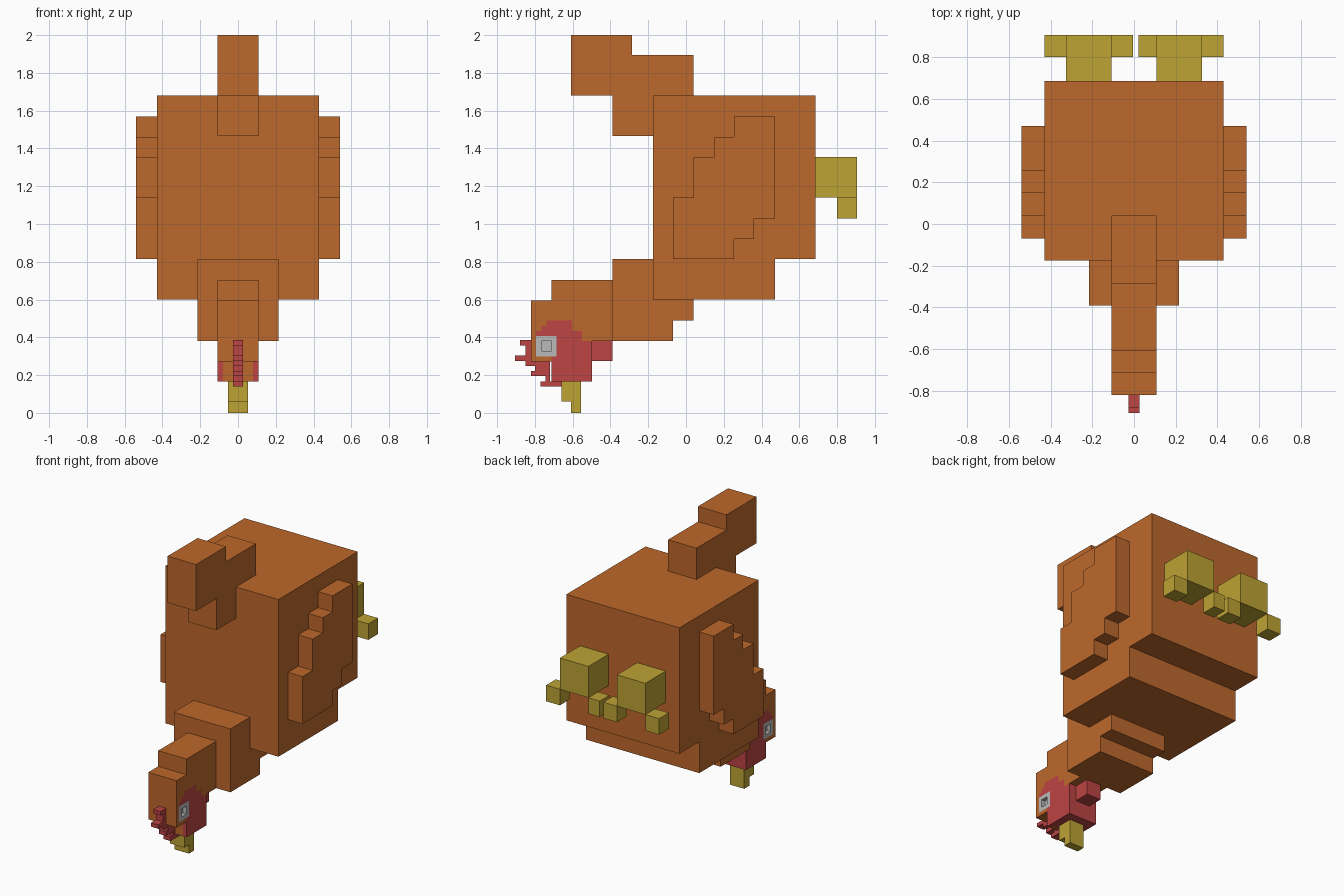
import bpy, bmesh
from mathutils import Vector

cube = bpy.data.objects.get("Cube")
if cube:
    bpy.data.objects.remove(cube, do_unlink=True)


def material(name, rgb):
    mat = bpy.data.materials.new(name)
    mat.use_nodes = True
    mat.diffuse_color = (*rgb, 1)
    mat.node_tree.nodes["Principled BSDF"].inputs["Base Color"].default_value = (*rgb, 1)
    return mat


orange = material("orange_feathers", (0.515, 0.14, 0.025))
yellow = material("yellow_horn", (0.515, 0.367, 0.034))
red = material("red_skin", (0.515, 0.058, 0.058))
grey = material("grey_eye", (0.49, 0.49, 0.49))


def finish(name, bm, mats):
    bmesh.ops.recalc_face_normals(bm, faces=bm.faces)
    mesh = bpy.data.meshes.new(name)
    bm.to_mesh(mesh)
    bm.free()
    for mat in mats:
        mesh.materials.append(mat)
    obj = bpy.data.objects.new(name, mesh)
    bpy.context.collection.objects.link(obj)
    return obj


def slab(name, profile, x0, x1, mat):
    """Extrude a (y, z) outline from x0 to x1."""
    bm = bmesh.new()
    face = bm.faces.new([bm.verts.new((x0, y, z)) for y, z in profile])
    ext = bmesh.ops.extrude_face_region(bm, geom=[face])["geom"]
    moved = [v for v in ext if isinstance(v, bmesh.types.BMVert)]
    bmesh.ops.translate(bm, verts=moved, vec=(x1 - x0, 0, 0))
    return finish(name, bm, [mat])


def box(name, x, y, z, mat):
    return slab(name, [(y[0], z[0]), (y[1], z[0]), (y[1], z[1]), (y[0], z[1])], *x, mat)


# Body, with the lower part set in at the back
slab("body", [(-.175, .6), (.47, .6), (.47, .815), (.685, .815), (.685, 1.68), (-.175, 1.68)],
     -.43, .43, orange)

# Stepped neck and tail
slab("neck", [(-.39, .38), (-.07, .38), (-.07, .49), (.04, .49), (.04, .815), (-.39, .815)],
     -.215, .215, orange)
slab("tail", [(-.39, 1.465), (.04, 1.465), (.04, 1.895), (-.285, 1.895), (-.285, 2),
              (-.61, 2), (-.61, 1.68), (-.39, 1.68)], -.108, .108, orange)

# Wings, legs and toes on both sides
wing = [(-.07, .815), (.255, .815), (.255, .92), (.36, .92), (.36, 1.03), (.47, 1.03),
        (.47, 1.57), (.255, 1.57), (.255, 1.46), (.15, 1.46), (.15, 1.355),
        (.04, 1.355), (.04, 1.14), (-.07, 1.14)]
for side, s, inner in (("left", 1, .022), ("right", -1, .005)):
    slab(side + "_wing", wing, s * .43, s * .54, orange)
    box(side + "_leg", (s * .108, s * .325), (.685, .905), (1.14, 1.355), yellow)
    box(side + "_outer_toe", (s * .325, s * .43), (.8, .905), (1.03, 1.14), yellow)
    box(side + "_inner_toe", (s * inner, s * .108), (.8, .905), (1.03, 1.14), yellow)

# Beak, crest and the lump behind the cheeks
slab("beak", [(-.61, 0), (-.555, 0), (-.555, .165), (-.66, .165), (-.66, .06), (-.61, .06)],
     -.054, .054, yellow)
box("cheek_lump", (-.054, .054), (-.5, -.39), (.275, .38), red)
crest_fronts = [-.77, -.745, -.82, -.8, -.85, -.905, -.85, -.85, -.88]
for i, front in enumerate(crest_fronts):
    z = .14 + i * .0272
    back = -.66 if i == 0 else -.72 if i < 5 else -.81
    box(f"crest_row_{i + 1}", (-.027, .027), (front, back), (z, z + .0272), red)

# Head from small cells: painted cheeks and sunken eyes on the outer layers
U = .0269
WIDE, DEEP, TALL = 8, 16, 20
CHEEK = {8: (1, 10), 9: (1, 10), 10: (2, 8), 11: (3, 8)}


def filled(j, i, k):
    if not (0 <= j < WIDE and 0 <= i < DEEP and 0 <= k < TALL):
        return False
    if j in (0, WIDE - 1) and i in (2, 3) and k in (6, 7):
        return False
    if i < 4:
        return 4 <= k < 16
    return i < 12 or k >= 8


def colour(j, i, k):
    outer = j in (0, WIDE - 1)
    if (outer or j in (1, WIDE - 2)) and 1 <= i <= 4 and 5 <= k <= 8:
        if outer or (i in (2, 3) and k in (6, 7)):
            return 2
    if k < 8:
        return int(i >= (4 if outer else 5))
    low, high = CHEEK.get(k, (0, 0))
    return int(outer and low <= i < high)


bm = bmesh.new()
corners = {}


def corner(p):
    key = tuple(p)
    if key not in corners:
        j, i, k = key
        corners[key] = bm.verts.new(((j - WIDE / 2) * U, -.82 + i * U, .165 + k * U))
    return corners[key]


for j in range(WIDE):
    for i in range(DEEP):
        for k in range(TALL):
            if not filled(j, i, k):
                continue
            for axis in range(3):
                a, b = Vector((0, 0, 0)), Vector((0, 0, 0))
                a[(axis + 1) % 3] = b[(axis + 2) % 3] = 1
                for step in (0, 1):
                    near = [j, i, k]
                    near[axis] += 2 * step - 1
                    if filled(*near):
                        continue
                    start = Vector((j, i, k))
                    start[axis] += step
                    quad = [start, start + a, start + a + b, start + b]
                    face = bm.faces.new([corner(map(int, p)) for p in quad])
                    face.material_index = colour(j, i, k)
bmesh.ops.recalc_face_normals(bm, faces=bm.faces)
bmesh.ops.dissolve_limit(bm, angle_limit=.01, verts=bm.verts, edges=bm.edges, delimit={'MATERIAL'})
finish("head", bm, [orange, red, grey])
